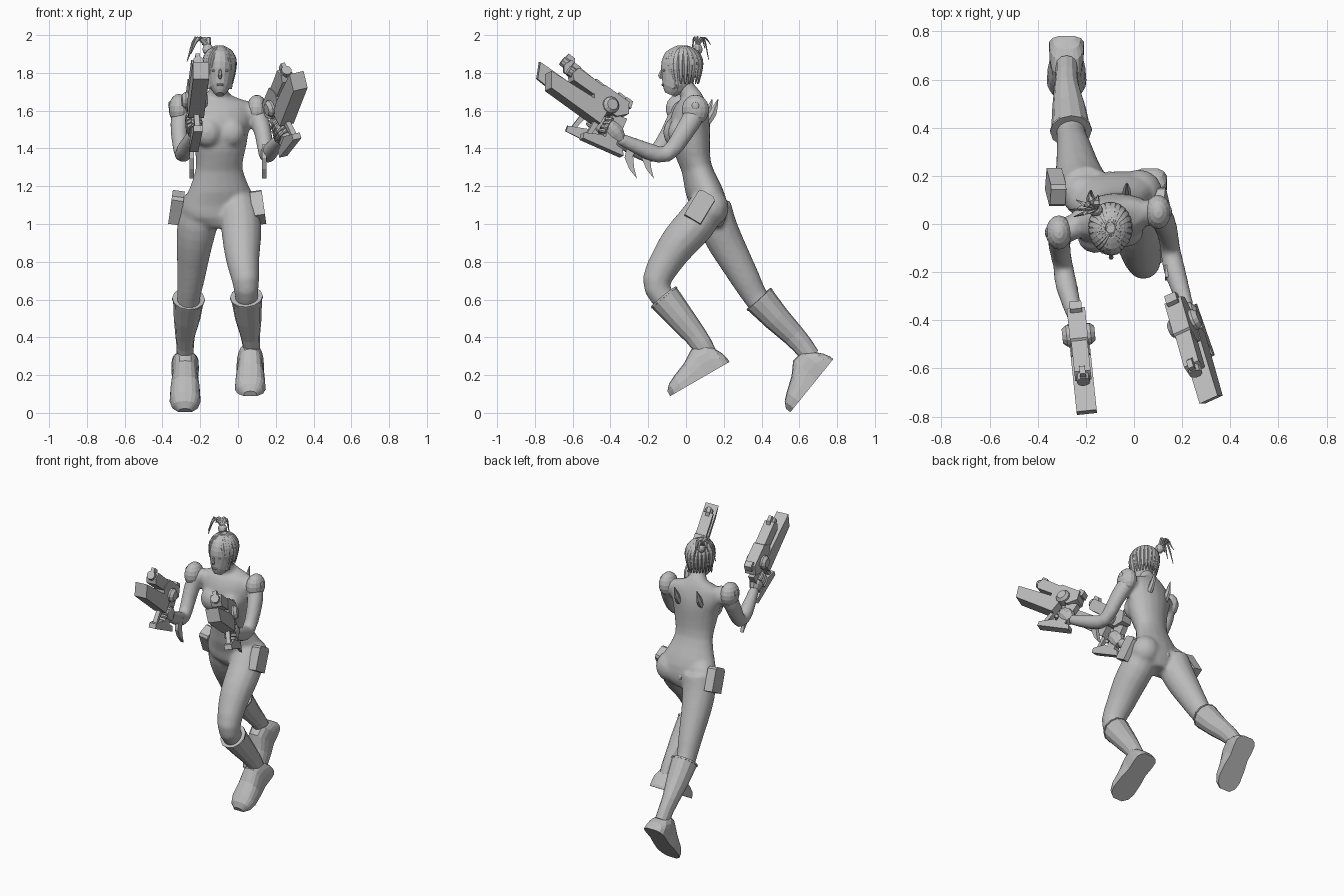
import bpy, bmesh, math
from mathutils import Vector, Matrix

old = bpy.data.objects.get("Cube")
if old:
    bpy.data.objects.remove(old, do_unlink=True)

grey = bpy.data.materials.new("plain_grey")
grey.use_nodes = True
GREY = (0.5, 0.5, 0.5, 1)
grey.diffuse_color = GREY
grey.node_tree.nodes["Principled BSDF"].inputs["Base Color"].default_value = GREY


def finish(name, bm, matrix=Matrix()):
    bmesh.ops.recalc_face_normals(bm, faces=bm.faces)
    mesh = bpy.data.meshes.new(name)
    bm.to_mesh(mesh)
    bm.free()
    mesh.materials.append(grey)
    ob = bpy.data.objects.new(name, mesh)
    ob.matrix_world = matrix
    bpy.context.collection.objects.link(ob)
    return ob


def skin(name, rings, matrix=Matrix()):
    """Join a list of point rings into a closed skin."""
    bm = bmesh.new()
    loops = [[bm.verts.new(p) for p in ring] for ring in rings]
    n = len(loops[0])
    for a, b in zip(loops, loops[1:]):
        for i in range(n):
            j = (i + 1) % n
            bm.faces.new((a[i], a[j], b[j], b[i]))
    bm.faces.new(loops[0])
    bm.faces.new(loops[-1])
    return finish(name, bm, matrix)


def smooth_rows(rows, steps):
    """Catmull-Rom interpolation of rows of numbers."""
    rows = [Vector(r) for r in rows]
    out = []
    for i in range(len(rows) - 1):
        a, b, c, d = rows[max(i - 1, 0)], rows[i], rows[i + 1], rows[min(i + 2, len(rows) - 1)]
        for k in range(steps):
            t = k / steps
            out.append(b + (c - a) * t / 2 + (a - b * 2.5 + c * 2 - d / 2) * t * t
                       + ((b - c) * 1.5 + (d - a) / 2) * t ** 3)
    return out + [rows[-1]]


def loft(name, rows, n=14, right=(1, 0, 0), steps=2, matrix=Matrix()):
    """Oval tube through rows of x, y, z, half width, half depth."""
    rows = smooth_rows(rows, steps)
    mids = [Vector(r[:3]) for r in rows]
    rings = []
    for i, r in enumerate(rows):
        t = (mids[min(i + 1, len(mids) - 1)] - mids[max(i - 1, 0)]).normalized()
        s = Vector(right)
        s = (s - t * s.dot(t)).normalized()
        d = t.cross(s)
        turn = [2 * math.pi * k / n for k in range(n)]
        rings.append([mids[i] + s * r[3] * math.cos(a) + d * r[4] * math.sin(a) for a in turn])
    return skin(name, rings, matrix)


def ball(name, centre, radii, seg=14):
    bm = bmesh.new()
    bmesh.ops.create_uvsphere(bm, u_segments=seg, v_segments=seg // 2 + 1, radius=1)
    return finish(name, bm, Matrix.Translation(centre) @ Matrix.Diagonal((*radii, 1)))


def plate(name, outline, half, matrix=Matrix()):
    """Side outline of (forward, up) points, thickened along x."""
    return skin(name, [[(x, -f, u) for f, u in outline] for x in (-half, half)], matrix)


def blend(name, parts):
    """Fuse overlapping parts into one smooth skin."""
    bm = bmesh.new()
    for ob in parts:
        ob.data.transform(ob.matrix_world)
        bm.from_mesh(ob.data)
        bpy.data.objects.remove(ob, do_unlink=True)
    fused = finish(name, bm)
    remesh = fused.modifiers.new("fuse", 'REMESH')
    remesh.mode = 'VOXEL'
    remesh.voxel_size = .011
    remesh.use_smooth_shade = True
    relax = fused.modifiers.new("relax", 'SMOOTH')
    relax.factor = .5
    relax.iterations = 8


# Torso
body = [loft("torso", [
    (-.10, .13, .98, .08, .06), (-.10, .125, 1.04, .18, .09), (-.10, .115, 1.12, .19, .095),
    (-.10, .085, 1.2, .157, .092), (-.10, .055, 1.3, .125, .08), (-.095, .03, 1.4, .138, .097),
    (-.095, .02, 1.5, .158, .107), (-.10, .025, 1.58, .178, .097), (-.105, .03, 1.64, .16, .075),
    (-.105, .025, 1.68, .07, .055), (-.10, .0, 1.72, .046, .048), (-.10, -.02, 1.78, .042, .042)],
    n=18, right=(1, .18, 0))]
for side, x in (("right", -.16), ("left", -.035)):
    body.append(ball(side + "_breast", (x, -.045 + .2 * (x + .1), 1.485), (.075, .065, .08)))
body.append(ball("left_buttock", (.02, .13, 1.085), (.1, .098, .1)))
body.append(ball("right_buttock", (-.21, .13, 1.085), (.1, .085, .1)))
ball("belt_stud", (-.1, .205, 1.07), (.02, .015, .025), 8)
for side, x in (("right", -.18), ("left", -.03)):
    y = .12 + .2 * (x + .1)
    loft(side + "_back_fin", [(x, y - .02, 1.54, .018, .02), (x, y + .01, 1.59, .016, .022),
                              (x, y + .035, 1.66, .002, .003)], n=6)

# Head and face
HX = -.095
loft("head", [(HX, -.085, 1.685, .022, .028), (HX, -.07, 1.72, .05, .06), (HX, -.045, 1.78, .066, .088),
              (HX, -.035, 1.85, .072, .095), (HX, -.03, 1.91, .055, .075), (HX, -.03, 1.94, .02, .03)], n=16)
loft("nose", [(HX, -.122, 1.825, .005, .006), (HX, -.138, 1.785, .01, .012), (HX, -.128, 1.772, .007, .006)], n=6)
ball("lips", (HX, -.122, 1.738), (.02, .008, .008), 8)
for s in (-1, 1):
    ball("right_eye" if s < 0 else "left_eye", (HX + s * .03, -.116, 1.812), (.015, .008, .006), 8)

# Hair cap with locks parted at the front and swept down beside the face
HC = Vector((-.098, -.015, 1.845))
ball("hair_cap", HC + Vector((0, .018, .006)), (.082, .088, .092))
for i in range(24):
    off = -180 + (i + .5) * 15
    spread = max(abs(off), 42 + abs(off) * .3)
    low = -68 if abs(off) < 75 else -48
    rows = []
    for k in range(6):
        t = k / 5
        az = math.radians(-90 + math.copysign(abs(off) + (spread - abs(off)) * t ** .8, off))
        el = math.radians(78 + (low - 78) * t)
        c = max(math.cos(el), .82 if el < 0 else 0)
        thick = .02 * (1 - .8 * t ** 3)
        spot = HC + Vector((.085 * c * math.cos(az), .1 * c * math.sin(az),
                            (.093 if el > 0 else .14) * math.sin(el)))
        rows.append((*spot, thick, thick * .5))
    loft("hair_lock", rows, n=6, right=(-math.sin(az), math.cos(az), 0))
ball("hair_knot", (-.16, .06, 1.925), (.03, .028, .03), 10)
for tip in ((-.27, .06, 1.86), (-.25, .03, 1.9), (-.24, .1, 1.93), (-.15, .12, 1.87), (-.19, .13, 1.95)):
    tip = Vector(tip)
    top = Vector((-.16, .06, 1.945)).lerp(tip, .55)
    top.z = 1.985
    loft("ponytail_strand", [(-.16, .06, 1.94, .014, .008), (*top, .012, .006), (*tip, .002, .002)], n=6, steps=4)

# Legs, boots and feet
LEGS = {
    "left": [(.0, .12, 1.1, .1, .1), (.015, .05, 1, .107, .107), (.02, -.03, .91, .102, .102),
             (.025, -.1, .81, .089, .089), (.04, -.155, .7, .072, .077), (.045, -.13, .62, .062, .065),
             (.05, -.05, .54, .055, .06), (.07, .085, .36, .035, .04), (.07, .12, .31, .035, .04)],
    "right": [(-.2, .14, 1.1, .1, .1), (-.215, .165, 1, .107, .102), (-.23, .21, .9, .097, .097),
              (-.24, .265, .8, .084, .087), (-.25, .32, .7, .072, .077), (-.26, .365, .62, .062, .067),
              (-.265, .43, .54, .06, .062), (-.28, .62, .36, .035, .04), (-.28, .66, .3, .035, .04)]}
BOOTS = {
    "left": [(.045, -.115, .61), (.055, -.025, .5), (.065, .05, .41), (.07, .085, .36), (.068, .115, .31)],
    "right": [(-.262, .39, .6), (-.27, .48, .5), (-.28, .57, .41), (-.28, .615, .36), (-.28, .66, .3)]}
FEET = {"left": ((.065, .23, .27), 30), "right": ((-.28, .78, .285), 51)}
SOLE = [(0, .035, .02), (.012, .058, .06), (.035, .072, .105), (.075, .073, .155), (.14, .068, .16),
        (.21, .078, .115), (.29, .082, .082), (.335, .068, .06), (.362, .035, .03)]
for side in LEGS:
    body.append(loft(side + "_leg", LEGS[side]))
    sizes = [(.082, .085), (.07, .072), (.052, .06), (.046, .055), (.045, .05)]
    shank = [p + s for p, s in zip(BOOTS[side], sizes)]
    loft(side + "_boot_shank", shank, n=12, steps=1)
    a, b = Vector(shank[0]), Vector(shank[1])
    rim = [a.lerp(b, t) for t in (-.05, .03)]
    for r in rim:
        r[3] = r[4] = .087
    loft(side + "_boot_rim", rim, n=12, steps=1)
    heel, pitch = FEET[side]
    place = Matrix.Translation(heel) @ Matrix.Rotation(math.radians(pitch), 4, 'X')
    rings = []
    for f, w, h in SOLE:
        arc = [math.pi * k / 10 for k in range(11)]
        rings.append([(w * math.copysign(abs(math.cos(t)) ** .7, math.cos(t)), -f, h * math.sin(t) ** .8
                       if 0 < t < math.pi else 0) for t in arc])
    skin(side + "_foot", rings, place)

# Thigh pouches
for side, at, tilt, lean in (("left", (.105, .075, 1.09), -31, -8), ("right", (-.325, .15, 1.09), 28, 8)):
    m = (Matrix.Translation(at) @ Matrix.Rotation(math.radians(lean), 4, 'Y')
         @ Matrix.Rotation(math.radians(tilt), 4, 'X'))
    plate(side + "_pouch", [(-.05, -.08), (.05, -.08), (.05, .065), (.035, .08), (-.035, .08), (-.05, .065)], .032, m)


# Blasters
def blaster(side, at, yaw, pitch, roll):
    m = Matrix.Translation(at)
    for angle, axis in ((yaw, 'Z'), (-pitch, 'X'), (roll, 'Y')):
        m = m @ Matrix.Rotation(math.radians(angle), 4, axis)
    p = side + "_blaster_"
    plate(p + "receiver", [(-.11, .02), (-.06, -.03), (.09, -.03), (.12, .02), (.08, .08), (-.08, .08)], .038, m)
    plate(p + "rear_sight", [(-.11, .06), (-.05, .06), (-.06, .1), (-.1, .1)], .025, m)
    plate(p + "barrel", [(.05, .0), (.24, .0), (.265, .03), (.25, .075), (.05, .07)], .034, m)
    loft(p + "muzzle", [(0, -.2, .045, .028, .028), (0, -.285, .045, .028, .028)], n=10, steps=1, matrix=m)
    plate(p + "front_sight", [(.22, .07), (.28, .07), (.28, .095), (.24, .095)], .012, m)
    plate(p + "lower_blade", [(.0, -.12), (.33, -.115), (.375, -.035), (.1, -.02), (.0, -.03)], .042, m)
    loft(p + "drum", [(-.068, 0, 0, .03, .03), (-.05, 0, 0, .045, .045), (.05, 0, 0, .045, .045),
                      (.068, 0, 0, .03, .03)], n=12, right=(0, 1, 0), steps=1, matrix=m)
    plate(p + "grip", [(-.12, .0), (-.04, -.02), (-.07, -.19), (-.14, -.19)], .02, m)
    plate(p + "hand_guard", [(-.2, -.19), (.04, -.24), (.05, -.21), (-.04, -.16), (-.18, -.16)], .024, m)
    plate(p + "trigger_bar", [(.0, -.12), (.03, -.12), (.03, -.21), (.01, -.22)], .014, m)
    return m


GUNS = {"left": blaster("left", (.21, -.415, 1.62), 16, 34, -15),
        "right": blaster("right", (-.23, -.46, 1.655), 6, 38, 0)}

# Arms, hands, shoulder pads and gauntlet blades
ARMS = {
    "left": [(.04, .045, 1.6, .05, .06), (.1, .045, 1.58, .053, .057), (.135, -.02, 1.47, .046, .052),
             (.15, -.1, 1.37, .042, .044), (.17, -.2, 1.385, .046, .046)],
    "right": [(-.24, -.01, 1.6, .05, .06), (-.3, -.035, 1.58, .053, .057), (-.31, -.09, 1.47, .046, .052),
              (-.295, -.17, 1.37, .042, .044), (-.28, -.26, 1.395, .046, .046)]}
PADS = {"left": (.1, .05, 1.605), "right": (-.312, -.035, 1.61)}
BLADES = {"left": (.14, -.17, 1.24), "right": (-.245, -.26, 1.24)}
for side, m in GUNS.items():
    wrist = m @ Vector((0, .14, -.11))
    body.append(loft(side + "_arm", ARMS[side] + [(*wrist, .03, .032)], n=12))
    loft(side + "_hand", [(*(m @ Vector((0, y, z))), w, d) for y, z, w, d in
                          ((.15, -.12, .028, .03), (.11, -.1, .042, .05), (.06, -.09, .04, .045),
                           (.035, -.085, .025, .03))], n=10)
    for k in range(4):
        z = -.06 - .025 * k
        loft(side + "_finger", [(*(m @ Vector((x, y, z))), .012, .012) for x, y in
                                ((-.035, .1), (-.035, .05), (0, .03), (.03, .05))], n=6)
    ball(side + "_shoulder_pad", PADS[side], (.055, .072, .079), 16)
    out = .05 if side == "left" else -.05
    ball(side + "_pad_boss", Vector(PADS[side]) + Vector((out, 0, .02)), (.008, .02, .02), 10)
    plate(side + "_gauntlet_blade", [(0, 0), (.04, .05), (.065, .11), (.05, .18), (.0, .17), (.02, .12), (.015, .06)],
          .012, Matrix.Translation(BLADES[side]))

blend("body_suit", body)
